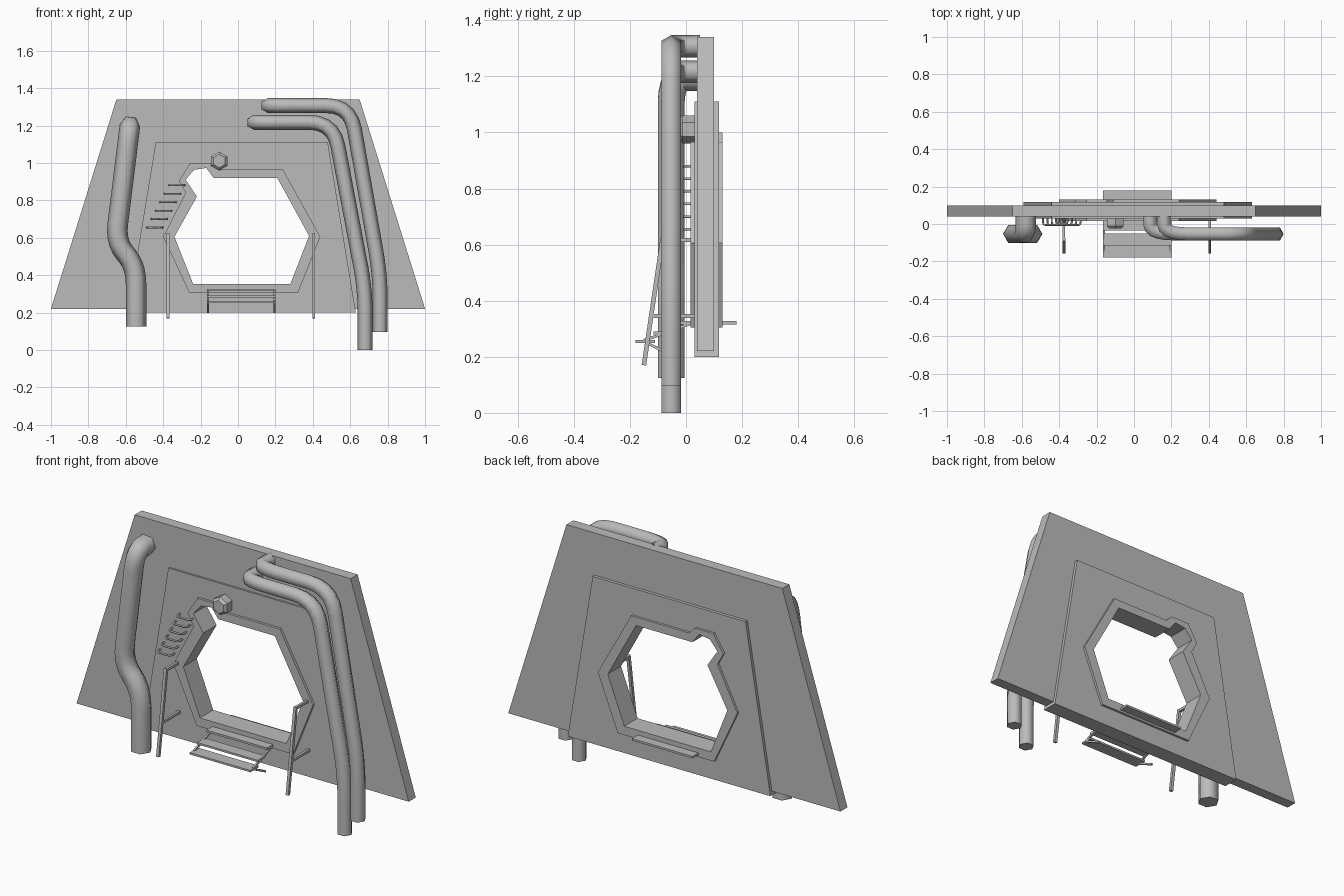
import bpy, bmesh, math
from mathutils import Vector, Matrix

cube = bpy.data.objects.get("Cube")
if cube:
    bpy.data.objects.remove(cube, do_unlink=True)

grey = bpy.data.materials.new("plain_grey")
grey.use_nodes = True
GREY = (0.5, 0.5, 0.5, 1)
grey.diffuse_color = GREY
for node in grey.node_tree.nodes:
    if node.type == "BSDF_PRINCIPLED":
        node.inputs["Base Color"].default_value = GREY


def finish(name, bm, smooth=0):
    """Turn a bmesh into a named object, optionally smooth below an angle."""
    bmesh.ops.recalc_face_normals(bm, faces=bm.faces[:])
    mesh = bpy.data.meshes.new(name)
    bm.to_mesh(mesh)
    bm.free()
    mesh.materials.append(grey)
    obj = bpy.data.objects.new(name, mesh)
    bpy.context.scene.collection.objects.link(obj)
    if smooth:
        bpy.ops.object.select_all(action="DESELECT")
        obj.select_set(True)
        bpy.context.view_layer.objects.active = obj
        bpy.ops.object.shade_smooth_by_angle(angle=math.radians(smooth))
    return obj


def slab(name, outline, hole, front, back):
    """Flat (x, z) outline with a hole, extruded from front to back in y."""
    bm = bmesh.new()
    edges = []
    for loop in (outline, hole):
        vs = [bm.verts.new((x, front, z)) for x, z in loop]
        edges += [bm.edges.new((vs[i - 1], vs[i])) for i in range(len(vs))]
    bmesh.ops.triangle_fill(bm, edges=edges, use_beauty=True, normal=(0, -1, 0))
    ext = bmesh.ops.extrude_face_region(bm, geom=bm.faces[:])["geom"]
    bmesh.ops.translate(bm, vec=(0, back - front, 0),
                        verts=[g for g in ext if isinstance(g, bmesh.types.BMVert)])
    return finish(name, bm)


def rounded(points, reach, steps=5):
    """Round each inner corner of a path, starting 'reach' away from it."""
    pts = [Vector(p) for p in points]
    out = [pts[0]]
    for a, b, c in zip(pts, pts[1:], pts[2:]):
        start = b + (a - b).normalized() * min(reach, (a - b).length * 0.48)
        end = b + (c - b).normalized() * min(reach, (c - b).length * 0.48)
        for i in range(steps + 1):
            t = i / steps
            out.append(start * (1 - t) ** 2 + b * 2 * t * (1 - t) + end * t * t)
    return out + [pts[-1]]


def tube(name, path, radius, sides=6, phase=0.0, smooth=0):
    """Sweep a regular polygon along a path with capped ends."""
    pts = [Vector(p) for p in path]
    bm = bmesh.new()
    rings, last, side = [], None, None
    for i, p in enumerate(pts):
        before = (p - pts[i - 1]).normalized() if i else Vector()
        after = (pts[i + 1] - p).normalized() if i + 1 < len(pts) else Vector()
        tangent = (before + after).normalized()
        if last is None:
            ref = Vector((0, 0, 1)) if abs(tangent.x) > 0.9 else Vector((1, 0, 0))
            side = (ref - tangent * ref.dot(tangent)).normalized()
        else:
            side = last.rotation_difference(tangent) @ side
        up = tangent.cross(side)
        last = tangent
        ring = []
        for k in range(sides):
            a = phase + math.tau * k / sides
            ring.append(bm.verts.new(p + (side * math.cos(a) + up * math.sin(a)) * radius))
        rings.append(ring)
    for r, s in zip(rings, rings[1:]):
        for k in range(sides):
            bm.faces.new((r[k - 1], r[k], s[k], s[k - 1]))
    bm.faces.new(rings[0])
    bm.faces.new(rings[-1])
    return finish(name, bm, smooth)


def bar(name, a, b, width):
    """Square rod between two points."""
    return tube(name, (a, b), width / math.sqrt(2), 4, math.pi / 4)


def box(name, x, y, z):
    """Axis-aligned block from three (low, high) ranges."""
    bm = bmesh.new()
    bmesh.ops.create_cube(bm, size=1)
    for v in bm.verts:
        v.co = [r[0] if c < 0 else r[1] for r, c in zip((x, y, z), v.co)]
    return finish(name, bm)


# Wall, raised panel and frame around the broken opening
opening = [(-0.34, 0.605), (-0.24, 0.353), (0.28, 0.353), (0.38, 0.61), (0.21, 0.92),
           (-0.13, 0.92), (-0.17, 0.973), (-0.235, 0.963), (-0.28, 0.91), (-0.22, 0.82)]
frame = [(-0.4, 0.605), (-0.26, 0.305), (0.32, 0.305), (0.44, 0.605), (0.24, 0.965),
         (-0.11, 0.965), (-0.145, 1.0), (-0.255, 1.0), (-0.315, 0.905), (-0.28, 0.84)]
slab("wall", [(-1, 0.22), (1, 0.22), (0.65, 1.34), (-0.65, 1.34)], opening, 0.04, 0.1)
slab("raised_panel", [(-0.59, 0.2), (0.63, 0.2), (0.48, 1.11), (-0.44, 1.11)],
     opening, 0.03, 0.117)
slab("opening_frame", frame, opening, 0.016, 0.13)

# Pipes, each running up and then turning back into the wall
PY = -0.053
tube("large_pipe", rounded([(-0.545, PY, 0.125), (-0.545, PY, 0.45), (-0.655, PY, 0.575),
                            (-0.578, PY, 1.198), (-0.578, 0.05, 1.198)], 0.1),
     0.055, smooth=65)
tube("outer_pipe", rounded([(0.76, PY, 0.095), (0.76, PY, 0.4), (0.6, PY, 1.307),
                            (0.16, PY, 1.307), (0.16, 0.05, 1.307)], 0.13),
     0.04, smooth=65)
tube("inner_pipe", rounded([(0.68, PY, 0), (0.68, PY, 0.32), (0.51, PY, 1.217),
                            (0.085, PY, 1.217), (0.085, 0.05, 1.217)], 0.13),
     0.04, smooth=65)

# Six-sided knob above the opening
bm = bmesh.new()
for r1, r2, y, depth in ((0.05, 0.05, 0.01, 0.044), (0.05, 0.036, -0.0185, 0.013)):
    bmesh.ops.create_cone(bm, cap_ends=True, segments=6, radius1=r1, radius2=r2, depth=depth,
                          matrix=Matrix.Translation((-0.1, y, 1.01))
                          @ Matrix.Rotation(math.pi / 2, 4, "X"))
finish("knob", bm)

# Climbing rungs beside the opening
for i in range(6):
    cx, z = -0.445 + 0.0236 * i, 0.655 + 0.045 * i
    path = [(cx - 0.042, 0.035, z), (cx - 0.042, -0.006, z),
            (cx + 0.042, -0.006, z), (cx + 0.042, 0.035, z)]
    tube(f"rung_{i + 1}", rounded(path, 0.018, 3), 0.005, smooth=65)

# Leaning posts with two wall brackets each
for label, x in (("right", -0.375), ("left", 0.405)):
    bar(f"{label}_post", (x, -0.15, 0.17), (x, -0.083, 0.625), 0.016)
    bar(f"{label}_post_top_bracket", (x, -0.083, 0.617), (x, 0.035, 0.617), 0.014)
    bar(f"{label}_post_low_bracket", (x, -0.122, 0.345), (x, 0.035, 0.345), 0.014)

# Steps under the opening, with the sill passing through to the back
SX = (-0.165, 0.2)
box("sill", SX, (-0.035, 0.18), (0.316, 0.327))
box("middle_step", SX, (-0.115, -0.05), (0.28, 0.29))
box("lower_step", SX, (-0.18, -0.11), (0.25, 0.26))
for label, x in zip(("right", "left"), (SX[0] + 0.005, SX[1] - 0.005)):
    bar(f"{label}_step_rail", (x, -0.15, 0.258), (x, 0.035, 0.325), 0.01)
    bar(f"{label}_step_strut", (x, -0.145, 0.252), (x, -0.045, 0.203), 0.01)
